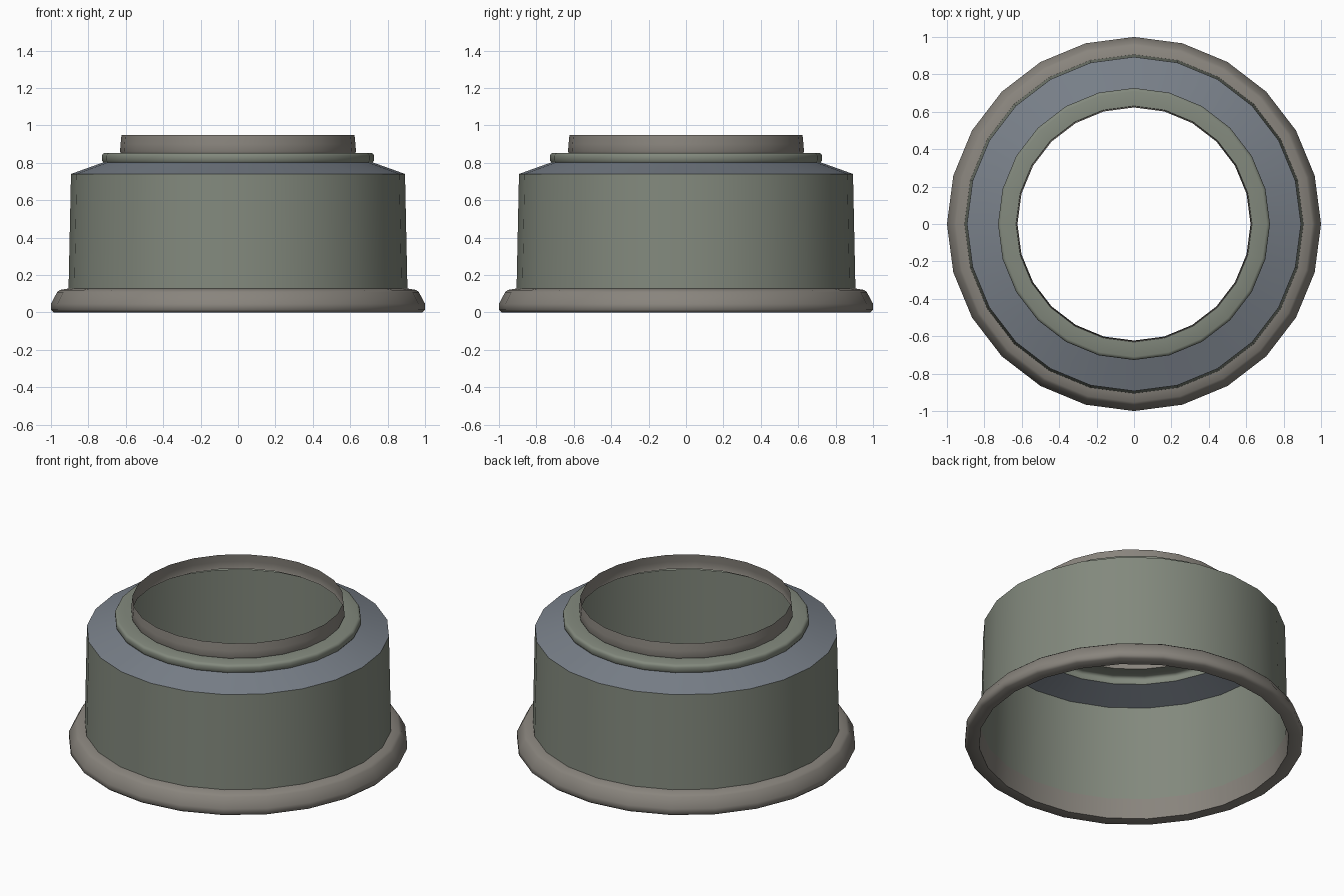
import bpy
import bmesh
import math

if "Cube" in bpy.data.objects:
    bpy.data.objects.remove(bpy.data.objects["Cube"])

SIDES = 24


def tint(name, rgb):
    mat = bpy.data.materials.new(name)
    mat.diffuse_color = (*rgb, 1.0)
    mat.use_nodes = True
    mat.node_tree.nodes["Principled BSDF"].inputs["Base Color"].default_value = mat.diffuse_color
    return mat


GREEN = tint("green_grey", (0.225, 0.25, 0.205))
BLUE = tint("blue_grey", (0.19, 0.215, 0.25))
BROWN = tint("brown_grey", (0.25, 0.232, 0.205))


def lathe(name, profile, mat, closed=False, angle=40):
    """Revolve an (r, z) profile, listed bottom-outside upward, around z."""
    bm = bmesh.new()
    rings = []
    for r, z in profile:
        rings.append([bm.verts.new((r * math.cos(2 * math.pi * i / SIDES),
                                    r * math.sin(2 * math.pi * i / SIDES), z))
                      for i in range(SIDES)])
    pairs = list(zip(rings, rings[1:]))
    if closed:
        pairs.append((rings[-1], rings[0]))
    for low, high in pairs:
        for i in range(SIDES):
            j = (i + 1) % SIDES
            bm.faces.new((low[i], low[j], high[j], high[i]))
    mesh = bpy.data.meshes.new(name)
    bm.to_mesh(mesh)
    bm.free()
    mesh.materials.append(mat)
    obj = bpy.data.objects.new(name, mesh)
    bpy.context.collection.objects.link(obj)
    bpy.ops.object.select_all(action='DESELECT')
    obj.select_set(True)
    bpy.context.view_layer.objects.active = obj
    bpy.ops.object.shade_smooth_by_angle(angle=math.radians(angle))
    return obj


# Foot ring with a bevelled side and flat top, open in the middle
lathe("base_flange", [(0.915, 0.0), (0.985, 0.0), (1.0, 0.014), (1.0, 0.046),
                      (0.967, 0.108), (0.953, 0.12), (0.905, 0.128)],
      BROWN, closed=True, angle=60)

# Slightly tapered thin wall
lathe("body_wall", [(0.906, 0.126), (0.893, 0.74)], GREEN)

# Sloped shoulder
lathe("shoulder", [(0.893, 0.74), (0.72, 0.802)], BLUE)

# Stepped collar with a softened top edge
lathe("collar", [(0.72, 0.802), (0.727, 0.812), (0.727, 0.838), (0.722, 0.848),
                 (0.71, 0.853), (0.628, 0.853)], GREEN, angle=80)

# Thin open neck
lathe("neck", [(0.628, 0.853), (0.631, 0.86), (0.628, 0.90), (0.623, 0.948)],
      BROWN, angle=80)
